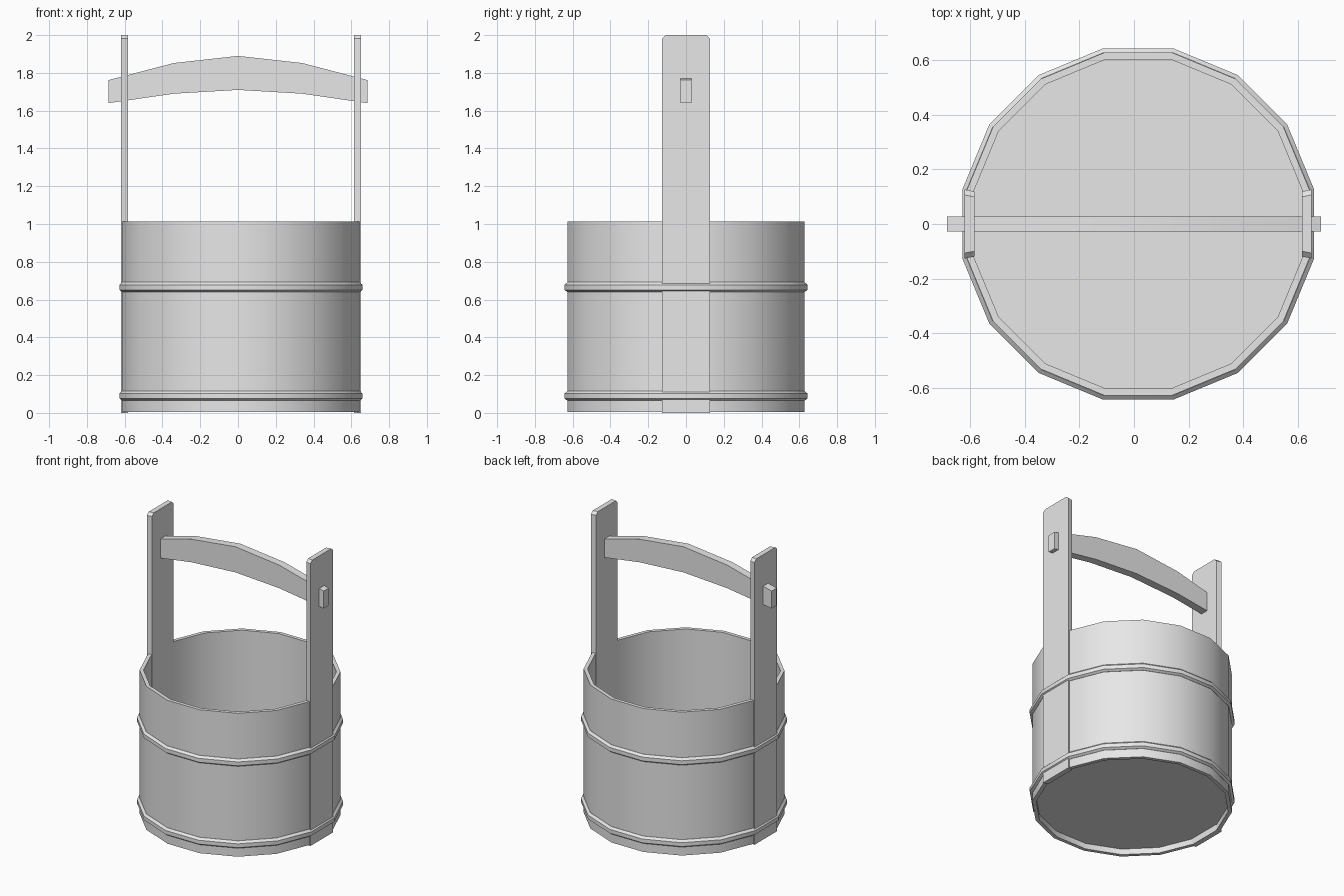
import bpy, bmesh, math

if "Cube" in bpy.data.objects:
    bpy.data.objects.remove(bpy.data.objects["Cube"], do_unlink=True)

SIDES = 16
STEP = 2 * math.pi / SIDES
CX = 0.0155          # tub axis sits slightly off the handle centre
COS, TAN = math.cos(STEP / 2), math.tan(STEP / 2)

wood = bpy.data.materials.new("plain_grey")
wood.use_nodes = True
grey = (0.8, 0.8, 0.8, 1.0)
wood.diffuse_color = grey
wood.node_tree.nodes["Principled BSDF"].inputs["Base Color"].default_value = grey


def finish(name, bm):
    bmesh.ops.recalc_face_normals(bm, faces=bm.faces[:])
    mesh = bpy.data.meshes.new(name)
    bm.to_mesh(mesh)
    bm.free()
    mesh.materials.append(wood)
    obj = bpy.data.objects.new(name, mesh)
    bpy.context.collection.objects.link(obj)
    bpy.ops.object.select_all(action="DESELECT")
    obj.select_set(True)
    bpy.context.view_layer.objects.active = obj
    bpy.ops.object.shade_smooth_by_angle(angle=math.radians(30))
    return obj


def ring(name, profile):
    """Closed (apothem, z) profile swept round the polygonal tub."""
    bm = bmesh.new()
    loops = []
    for i in range(SIDES):
        a = (i + 0.5) * STEP
        loops.append([bm.verts.new((CX + r / COS * math.cos(a), r / COS * math.sin(a), z))
                      for r, z in profile])
    n = len(profile)
    for i in range(SIDES):
        a, b = loops[i], loops[(i + 1) % SIDES]
        for j in range(n):
            k = (j + 1) % n
            bm.faces.new((a[j], b[j], b[k], a[k]))
    return finish(name, bm)


def bridge(name, first, second):
    """Solid between two matching outlines."""
    bm = bmesh.new()
    a = [bm.verts.new(p) for p in first]
    b = [bm.verts.new(p) for p in second]
    bm.faces.new(a)
    bm.faces.new(b[::-1])
    for i in range(len(a)):
        j = (i + 1) % len(a)
        bm.faces.new((a[i], b[i], b[j], a[j]))
    return finish(name, bm)


# Tub wall
ring("tub_wall", [(0.602, 0.005), (0.627, 0.005), (0.627, 1.012), (0.602, 1.012)])

# Recessed floor
floor = bmesh.new()
bmesh.ops.create_cone(floor, cap_ends=True, segments=SIDES, radius1=0.606 / COS,
                      radius2=0.606 / COS, depth=0.03)
for v in floor.verts:
    a = round(math.atan2(v.co.y, v.co.x) / STEP - 0.25) * STEP + STEP / 2
    v.co = (CX + 0.606 / COS * math.cos(a), 0.606 / COS * math.sin(a), v.co.z + 0.06)
finish("tub_floor", floor)

# Chamfered hoops
for name, z in (("lower_hoop", 0.065), ("upper_hoop", 0.64)):
    ring(name, [(0.612, z), (0.628, z), (0.643, z + 0.011),
                (0.643, z + 0.038), (0.628, z + 0.052), (0.612, z + 0.052)])


# Tall staves with radial sides and clipped top corners
def stave_outline(side, r):
    w = r * TAN
    points = [(-w, 0), (w, 0), (w, 1.982), (w - 0.02, 2), (0.02 - w, 2), (-w, 1.982)]
    return [(CX + side * r, y, z) for y, z in points]


for name, side in (("left_stave", 1), ("right_stave", -1)):
    bridge(name, stave_outline(side, 0.599), stave_outline(side, 0.635))

# Arched handle passing through both staves
half = [(0.685, 1.64, 1.762), (0.34, 1.69, 1.852)]
arch = [(-x, lo, hi) for x, lo, hi in half] + [(0, 1.71, 1.89)] + half[::-1]
outline = [(x, lo) for x, lo, hi in arch] + [(x, hi) for x, lo, hi in arch[::-1]]
bridge("handle", [(x, -0.028, z) for x, z in outline], [(x, 0.028, z) for x, z in outline])
